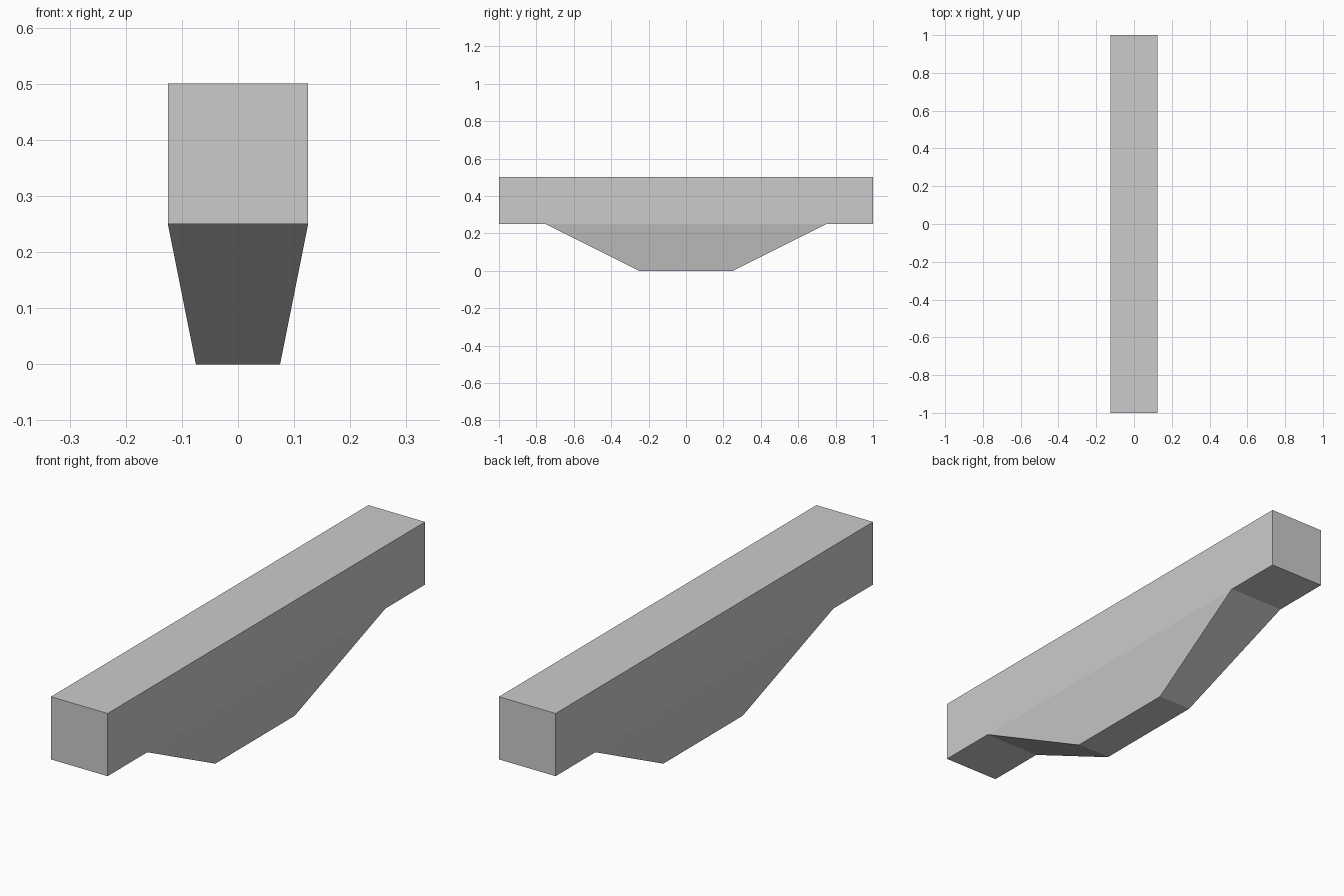
import bpy
import bmesh

default = bpy.data.objects.get("Cube")
if default:
    bpy.data.objects.remove(default, do_unlink=True)

HALF_WIDTH, HALF_LENGTH = 0.125, 1.0
JOIN_Z, TOP_Z = 0.25, 0.5

# Single plain grey
grey = bpy.data.materials.new("plain_grey")
grey.use_nodes = True
colour = (0.6, 0.6, 0.6, 1.0)
grey.diffuse_color = colour
grey.node_tree.nodes["Principled BSDF"].inputs["Base Color"].default_value = colour


def rectangle(bm, half_x, half_y, z):
    """Ring of four vertices, counter-clockwise from above."""
    return [bm.verts.new((sx * half_x, sy * half_y, z))
            for sx, sy in ((-1, -1), (1, -1), (1, 1), (-1, 1))]


def walls(bm, low, high):
    for i in range(4):
        j = (i + 1) % 4
        bm.faces.new((low[i], low[j], high[j], high[i]))


bm = bmesh.new()

# Tapered keel under the middle
foot = rectangle(bm, 0.075, 0.25, 0)
neck = rectangle(bm, HALF_WIDTH, 0.75, JOIN_Z)
bm.faces.new(foot[::-1])
walls(bm, foot, neck)

# Straight beam, its underside open where the keel joins
beam_low = rectangle(bm, HALF_WIDTH, HALF_LENGTH, JOIN_Z)
beam_top = rectangle(bm, HALF_WIDTH, HALF_LENGTH, TOP_Z)
bm.faces.new(beam_top)
for a, b in ((0, 1), (2, 3)):
    bm.faces.new((beam_low[a], beam_low[b], beam_top[b], beam_top[a]))
    bm.faces.new((beam_low[b], beam_low[a], neck[a], neck[b]))
for a, b in ((1, 2), (3, 0)):
    bm.faces.new((beam_low[a], neck[a], neck[b], beam_low[b],
                  beam_top[b], beam_top[a]))

bmesh.ops.recalc_face_normals(bm, faces=bm.faces)
mesh = bpy.data.meshes.new("support_beam")
bm.to_mesh(mesh)
bm.free()
mesh.materials.append(grey)
beam = bpy.data.objects.new("support_beam", mesh)
bpy.context.collection.objects.link(beam)
